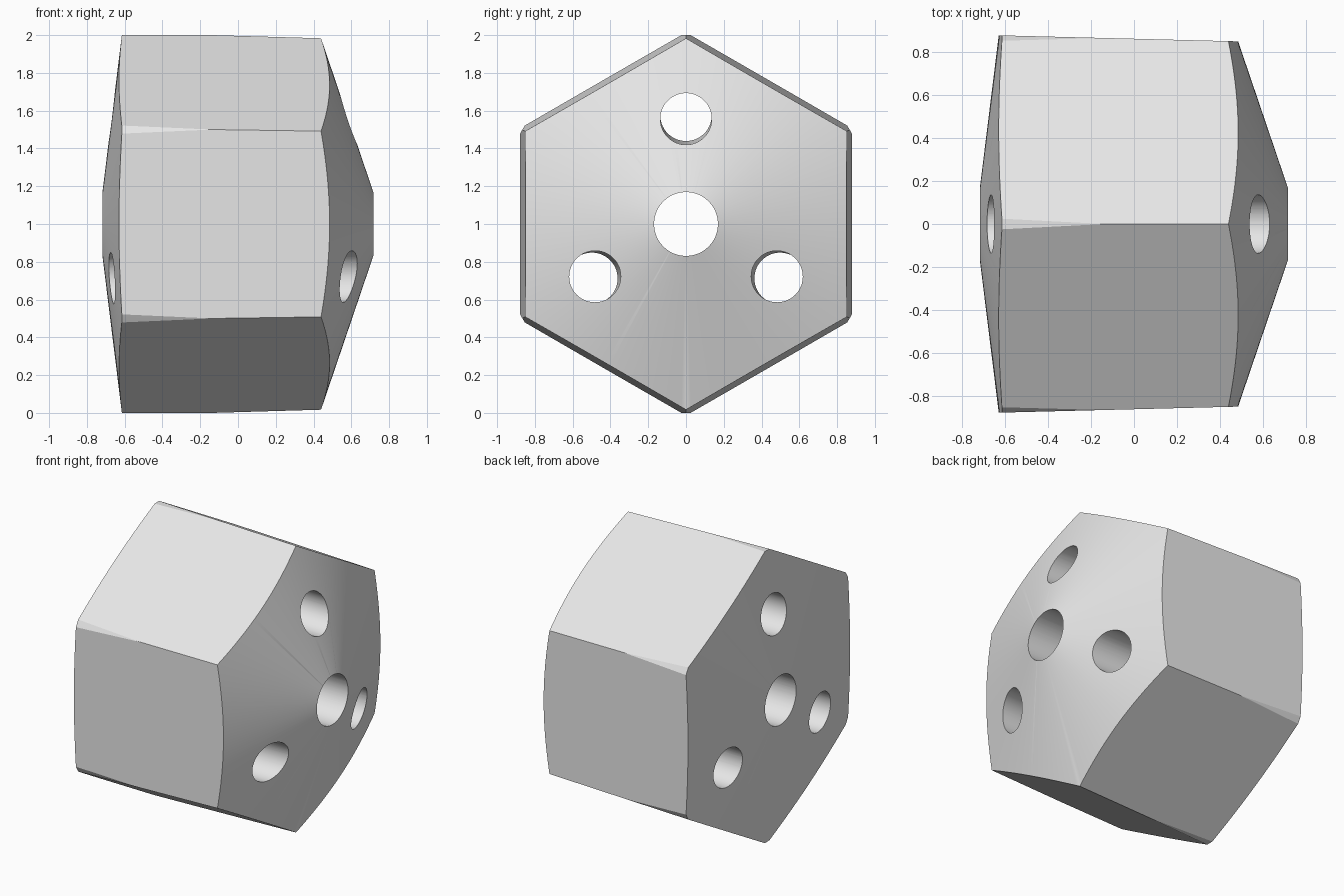
import bpy, bmesh
from math import sin, cos, tau, radians

cube = bpy.data.objects.get("Cube")
if cube:
    bpy.data.objects.remove(cube, do_unlink=True)

steel = bpy.data.materials.new("plain grey")
steel.use_nodes = True
GREY = (0.8, 0.8, 0.8, 1)
steel.diffuse_color = GREY
steel.node_tree.nodes["Principled BSDF"].inputs["Base Color"].default_value = GREY


def lathe(name, rings, sides):
    """Closed solid along x; each ring is (x, radius, centre y, centre z)."""
    bm = bmesh.new()
    loops = []
    for x, r, cy, cz in rings:
        loops.append([bm.verts.new((x, cy + r * sin(tau * i / sides),
                                    cz + r * cos(tau * i / sides)))
                      for i in range(sides)])
    for a, b in zip(loops, loops[1:]):
        for i in range(sides):
            j = (i + 1) % sides
            bm.faces.new((a[i], a[j], b[j], b[i]))
    bm.faces.new(loops[0])
    bm.faces.new(loops[-1])
    bmesh.ops.recalc_face_normals(bm, faces=bm.faces)
    mesh = bpy.data.meshes.new(name)
    bm.to_mesh(mesh)
    bm.free()
    mesh.materials.append(steel)
    ob = bpy.data.objects.new(name, mesh)
    bpy.context.collection.objects.link(ob)
    return ob


def cut(target, tool, operation):
    """Apply a boolean and discard the tool."""
    tool.hide_render = True
    mod = target.modifiers.new("cut", "BOOLEAN")
    mod.operation = operation
    mod.solver = "EXACT"
    mod.object = tool
    bpy.context.view_layer.objects.active = target
    bpy.ops.object.modifier_apply(modifier=mod.name)
    bpy.data.objects.remove(tool, do_unlink=True)


# Slightly tapered hexagonal bar
body = lathe("hex_body", [(-0.9, 1.0223, 0, 1), (0.9, 0.9697, 0, 1)], 6)

# Turned envelope: shallow cone, cylinder that trims the corners, steep cone
profile = [(-0.72, 0.15), (-0.615, 1.0), (0.434, 1.0), (0.723, 0.15)]
cut(body, lathe("turned_envelope", [(x, r, 0, 1) for x, r in profile], 240),
    "INTERSECT")

# Central bore
cut(body, lathe("centre_bore", [(-1, 0.169, 0, 1), (1, 0.169, 0, 1)], 96),
    "DIFFERENCE")

# Three side bores, leaning slightly outward towards the shallow end
for k in range(3):
    a = tau * k / 3
    ends = [(x, 0.136, d * sin(a), 1 + d * cos(a))
            for x, d in ((-1, 0.58), (1, 0.55))]
    cut(body, lathe("side_bore", ends, 72), "DIFFERENCE")

# Smooth cones and bores, crisp edges elsewhere
bpy.ops.object.select_all(action="DESELECT")
body.select_set(True)
bpy.context.view_layer.objects.active = body
bpy.ops.object.shade_smooth_by_angle(angle=radians(20))
